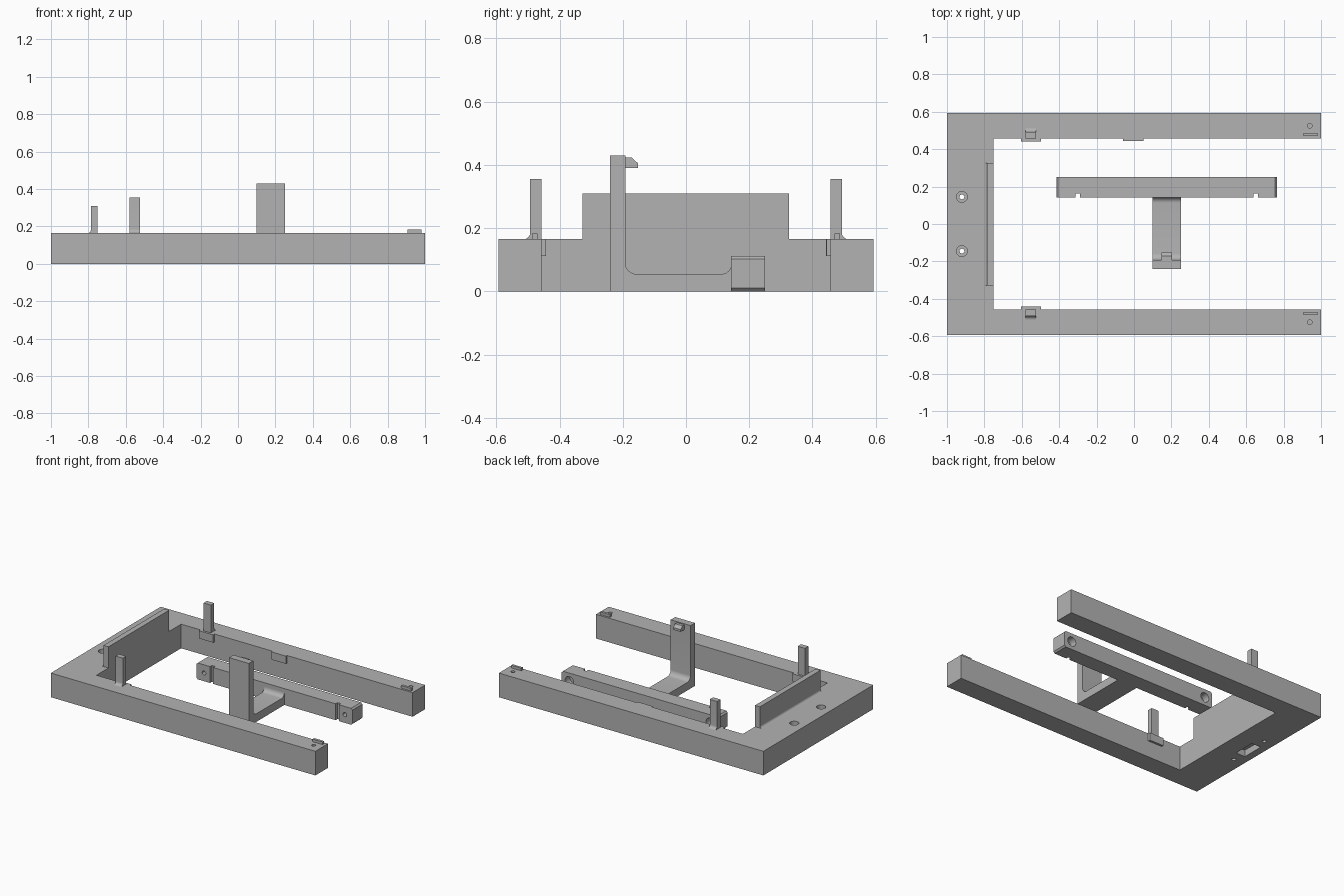
import bpy, bmesh, math
from mathutils import Vector

if "Cube" in bpy.data.objects:
    bpy.data.objects.remove(bpy.data.objects["Cube"])

grey = bpy.data.materials.new("light_grey")
grey.diffuse_color = (0.45, 0.45, 0.45, 1)
grey.use_nodes = True
grey.node_tree.nodes["Principled BSDF"].inputs["Base Color"].default_value = grey.diffuse_color


def extrude(name, outline, axis, lo, hi):
    """Prism from a 2D outline: (y, z) along x, (x, z) along y, (x, y) along z."""
    place = {"x": lambda a, b, t: (t, a, b),
             "y": lambda a, b, t: (a, t, b),
             "z": lambda a, b, t: (a, b, t)}[axis]
    bm = bmesh.new()
    low = [bm.verts.new(place(a, b, lo)) for a, b in outline]
    high = [bm.verts.new(place(a, b, hi)) for a, b in outline]
    bm.faces.new(low)
    bm.faces.new(high)
    n = len(low)
    for i in range(n):
        j = (i + 1) % n
        bm.faces.new((low[i], low[j], high[j], high[i]))
    bmesh.ops.recalc_face_normals(bm, faces=bm.faces)
    mesh = bpy.data.meshes.new(name)
    bm.to_mesh(mesh)
    bm.free()
    mesh.materials.append(grey)
    ob = bpy.data.objects.new(name, mesh)
    bpy.context.collection.objects.link(ob)
    return ob


def box(name, x, y, z):
    return extrude(name, [(x[0], y[0]), (x[1], y[0]), (x[1], y[1]), (x[0], y[1])], "z", *z)


def arc(cx, cy, r, a0, a1, n=8):
    return [(cx + r * math.cos(math.radians(a0 + (a1 - a0) * i / n)),
             cy + r * math.sin(math.radians(a0 + (a1 - a0) * i / n))) for i in range(n + 1)]


def rod(name, cx, cy, r, axis, lo, hi):
    return extrude(name, arc(cx, cy, r, 0, 360, 24)[:-1], axis, lo, hi)


def cut(target, cutters):
    for c in cutters:
        m = target.modifiers.new("cut", "BOOLEAN")
        m.operation, m.solver, m.object = "DIFFERENCE", "EXACT", c
        bpy.context.view_layer.update()
        with bpy.context.temp_override(object=target, active_object=target):
            bpy.ops.object.modifier_apply(modifier=m.name)
        bpy.data.objects.remove(c)


def smooth(ob):
    bpy.ops.object.select_all(action="DESELECT")
    ob.select_set(True)
    bpy.context.view_layer.objects.active = ob
    bpy.ops.object.shade_smooth_by_angle(angle=math.radians(30))


# U-shaped frame with screw holes, end pin holes and a pocket underneath
TOP = 0.165
frame = extrude("frame", [(-1, -.593), (1, -.593), (1, -.457), (-.75, -.457),
                          (-.75, .457), (1, .457), (1, .593), (-1, .593)], "z", 0, TOP)
cutters = [box("cutter", (-.95, -.88), (-.075, .075), (-.05, .045))]
for s in (-1, 1):
    cutters += [rod("cutter", -.92, s * .145, .013, "z", -.05, .3),
                rod("cutter", -.92, s * .145, .029, "z", .09, .3),
                rod("cutter", .94, s * .525, .013, "z", .08, .3)]
cut(frame, cutters)
smooth(frame)

# Upright end wall with a filleted foot
smooth(extrude("end_wall", [(-.75, TOP), (-.75, .31), (-.787, .31)]
               + arc(-.802, TOP + .015, .015, 0, -90), "y", -.328, .326))

# Posts, pads and end ridges on both rails
for s, side in ((-1, "front"), (1, "back")):
    outline = [(.457, TOP), (.457, .355), (.493, .355)] + arc(.513, TOP + .02, .02, 180, 270)
    smooth(extrude(side + "_post", [(s * y, z) for y, z in outline], "x", -.58, -.525))
    box(side + "_post_pad", (-.605, -.497), sorted((s * .442, s * .457)), (.112, TOP))
    box(side + "_end_ridge", (.905, .98), sorted((s * .47, s * .487)), (TOP, .183))
box("back_middle_pad", (-.06, .05), (.445, .457), (.112, TOP))

# Cross bar with chamfered ends, grooves and counterbored holes
C = .01
bar = extrude("cross_bar", [(-.415 + C, 0), (.765 - C, 0), (.765, C), (.765, .112 - C),
                            (.765 - C, .112), (-.415 + C, .112), (-.415, .112 - C), (-.415, C)],
              "y", .143, .25)
cutters = []
for groove, hole in ((-.3, -.357), (.65, .707)):
    cutters += [box("cutter", (groove - .012, groove + .012), (.1, .164), (-.05, .2)),
                rod("cutter", hole, .056, .014, "y", .1, .3),
                rod("cutter", hole, .056, .032, "y", .2, .3)]
cut(bar, cutters)
smooth(bar)

# L-shaped arm rising from the cross bar
smooth(extrude("arm", [(.143, 0), (-.24, 0), (-.24, .43), (-.192, .43)]
               + arc(-.157, .09, .035, 180, 270) + arc(.113, .085, .03, 270, 360)
               + [(.143, .085)], "x", .1, .25))

# Catch at the top of the arm
extrude("arm_catch", [(-.192, .39), (-.152, .39), (-.152, .405), (-.172, .423), (-.192, .423)],
        "x", .147, .203)
